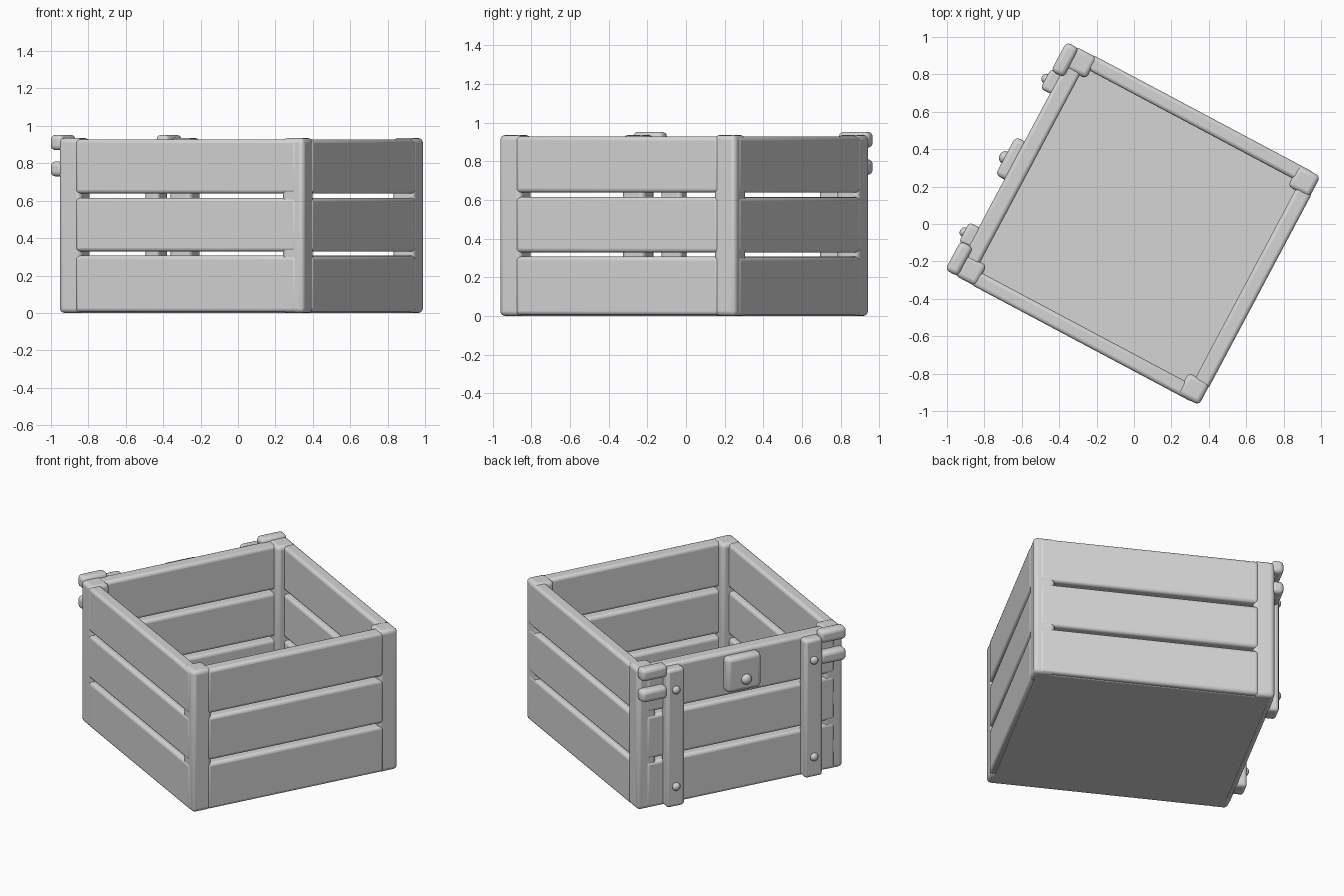
import bpy
import math
from mathutils import Matrix

cube = bpy.data.objects.get("Cube")
if cube:
    bpy.data.objects.remove(cube, do_unlink=True)

# One plain grey for the whole crate
grey = bpy.data.materials.new("plain grey")
grey.use_nodes = True
GREY = (0.66, 0.66, 0.66, 1)
grey.diffuse_color = GREY
grey.node_tree.nodes["Principled BSDF"].inputs["Base Color"].default_value = GREY

# The crate stands turned on the ground
TURN = Matrix.Rotation(math.radians(-28), 4, 'Z')
LEFT, RIGHT, DEPTH, TOP = -0.72, 0.764, 0.695, 0.935


def finish(ob, name, bevel=0):
    ob.name = name
    ob.data.materials.append(grey)
    if bevel:
        mod = ob.modifiers.new("rounded edges", 'BEVEL')
        mod.width = bevel
        mod.segments = 3
    bpy.ops.object.shade_smooth_by_angle(angle=math.radians(35))
    ob.matrix_world = TURN @ ob.matrix_world


def block(name, xs, ys, zs, bevel):
    """Rounded box between pairs of limits, in the crate's own axes."""
    bpy.ops.mesh.primitive_cube_add(size=1)
    ob = bpy.context.object
    size = [b - a for a, b in (xs, ys, zs)]
    mid = [(a + b) / 2 for a, b in (xs, ys, zs)]
    ob.data.transform(Matrix.Translation(mid) @ Matrix.Diagonal((*size, 1)))
    finish(ob, name, bevel)


def rivet(name, x, y, z, r):
    """Domed stud facing out of the fitted side."""
    bpy.ops.mesh.primitive_uv_sphere_add(segments=16, ring_count=8, radius=r)
    ob = bpy.context.object
    ob.data.transform(Matrix.Translation((x, y, z)) @ Matrix.Diagonal((0.8, 1, 1, 1)))
    finish(ob, name)


# Floor
block("floor", (LEFT + 0.03, RIGHT - 0.03), (-DEPTH + 0.03, DEPTH - 0.03), (0.0, 0.06), 0.008)

# Corner posts
for sx, x in ((-1, LEFT), (1, RIGHT - 0.003)):
    for sy in (-1, 1):
        xs = sorted((x, x - sx * 0.13))
        ys = sorted((sy * (DEPTH - 0.003), sy * (DEPTH - 0.13)))
        block("corner_post", xs, ys, (0.0, TOP), 0.024)

# Three planks on each side, lapped onto the posts, with narrow gaps between
for zs in ((0.004, 0.307), (0.328, 0.615), (0.638, 0.928)):
    for sy in (-1, 1):
        ys = sorted((sy * DEPTH, sy * (DEPTH - 0.082)))
        block("long_plank", (LEFT + 0.1, RIGHT - 0.04), ys, zs, 0.02)
    block("short_plank", (RIGHT - 0.088, RIGHT), (-DEPTH + 0.1, DEPTH - 0.1), zs, 0.02)
    block("fitted_plank", (LEFT - 0.004, LEFT + 0.09), (-DEPTH + 0.06, DEPTH - 0.06), zs, 0.02)

# Fitted side: upright straps with rivets, and paired corner clasps
for sy in (-1, 1):
    mid = sy * 0.465
    block("upright_strap", (-0.782, -0.70), (mid - 0.06, mid + 0.06), (0.005, 0.918), 0.02)
    for z in (0.14, 0.78):
        rivet("strap_rivet", -0.784, mid, z, 0.026)
    ys = sorted((sy * 0.515, sy * 0.69))
    for zs in ((0.87, 0.952), (0.73, 0.81)):
        block("corner_clasp", (-0.776, -0.70), ys, zs, 0.024)

# Latch plate and knob
block("latch_plate", (-0.778, -0.70), (-0.115, 0.115), (0.675, 0.905), 0.025)
rivet("latch_knob", -0.78, -0.01, 0.75, 0.034)
